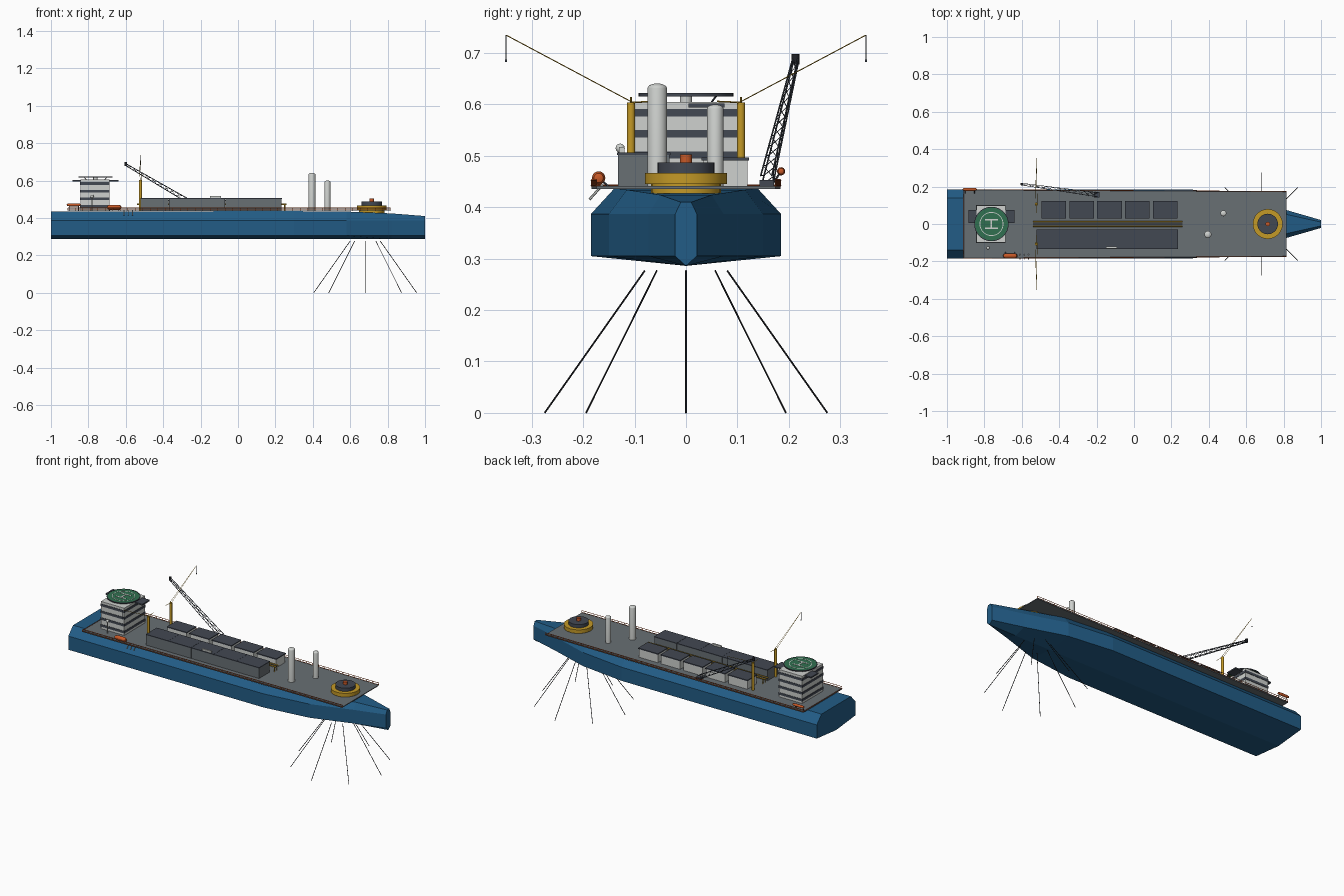
import bpy, bmesh, math
from mathutils import Vector

cube = bpy.data.objects.get("Cube")
if cube:
    bpy.data.objects.remove(cube)


def material(name, rgb):
    m = bpy.data.materials.new(name)
    m.use_nodes = True
    m.diffuse_color = (*rgb, 1)
    m.node_tree.nodes["Principled BSDF"].inputs["Base Color"].default_value = (*rgb, 1)
    return m


BLUE = material("hull blue", (.016, .108, .24))
GREY = material("deck grey", (.14, .16, .175))
DARK = material("dark grey", (.055, .065, .085))
PALE = material("pale grey", (.62, .64, .62))
GOLD = material("gold", (.55, .32, .02))
ORANGE = material("orange", (.58, .1, .02))
GREEN = material("green", (.03, .16, .08))
BLACK = material("cable black", (.015, .016, .02))


def finish(name, bm, mat, smooth=False):
    bmesh.ops.recalc_face_normals(bm, faces=bm.faces)
    me = bpy.data.meshes.new(name)
    bm.to_mesh(me)
    bm.free()
    me.materials.append(mat)
    ob = bpy.data.objects.new(name, me)
    bpy.context.collection.objects.link(ob)
    if smooth:
        bpy.ops.object.select_all(action='DESELECT')
        ob.select_set(True)
        bpy.context.view_layer.objects.active = ob
        bpy.ops.object.shade_smooth_by_angle(angle=math.radians(35))
    return ob


def add_box(bm, x, y, z):
    # Each argument is a (low, high) pair
    v = [bm.verts.new((a, b, c)) for a in x for b in y for c in z]
    for f in ((0, 1, 3, 2), (4, 5, 7, 6), (0, 1, 5, 4), (2, 3, 7, 6), (0, 2, 6, 4), (1, 3, 7, 5)):
        bm.faces.new([v[i] for i in f])


def box(name, x, y, z, mat):
    bm = bmesh.new()
    add_box(bm, x, y, z)
    return finish(name, bm, mat)


def lathe(name, profile, mat, at, sides=24):
    bm = bmesh.new()
    vs = [bm.verts.new((r, 0, z)) for r, z in profile]
    es = [bm.edges.new(p) for p in zip(vs, vs[1:])]
    bmesh.ops.spin(bm, geom=vs + es, axis=(0, 0, 1), cent=(0, 0, 0), steps=sides, angle=math.tau)
    bmesh.ops.remove_doubles(bm, verts=bm.verts, dist=1e-5)
    ob = finish(name, bm, mat, True)
    ob.location = at
    return ob


def drum(name, r, z0, z1, mat, x, y):
    return lathe(name, [(0, z0), (r, z0), (r, z1), (0, z1)], mat, (x, y, 0))


def rods(name, segments, r, mat, sides=6):
    bm = bmesh.new()
    for a, b in segments:
        a, b = Vector(a), Vector(b)
        d = b - a
        m = d.to_track_quat('Z', 'Y').to_matrix().to_4x4()
        m.translation = (a + b) / 2
        bmesh.ops.create_cone(bm, cap_ends=True, segments=sides, radius1=r, radius2=r,
                              depth=d.length, matrix=m)
    return finish(name, bm, mat)


# Hull lofted through stations: x, half width, top half width, top height
bm = bmesh.new()
rings = []
for x, w, t, top in ((-1, .185, .14, .435), (.3, .185, .14, .436), (.58, .15, .115, .434),
                     (.82, .073, .05, .424), (1, .021, .01, .41)):
    half = [(w, .305), (w, .387), (t, top)]
    pts = [(0, .286)] + half + [(-y, z) for y, z in reversed(half)]
    rings.append([bm.verts.new((x, y, z)) for y, z in pts])
for a, b in zip(rings, rings[1:]):
    for i in range(len(a)):
        j = (i + 1) % len(a)
        bm.faces.new((a[i], a[j], b[j], b[i]))
bm.faces.new(rings[0])
bm.faces.new(rings[-1])
finish("hull", bm, BLUE)

# Deck plate, narrowing slightly to the bow
STERN, BOW = -.91, .815


def edge(x):
    return .184 - .01 * (x - STERN) / (BOW - STERN)


bm = bmesh.new()
foot = [(STERN, -edge(STERN)), (BOW, -edge(BOW)), (BOW, edge(BOW)), (STERN, edge(STERN))]
face = bm.faces.new([bm.verts.new((x, y, .436)) for x, y in foot])
up = bmesh.ops.extrude_face_region(bm, geom=[face])['geom']
bmesh.ops.translate(bm, vec=(0, 0, .005), verts=[v for v in up if isinstance(v, bmesh.types.BMVert)])
finish("deck", bm, GREY)

# Railings and their posts
bars, posts = [], []
for s in (-1, 1):
    for z in (.443, .453):
        bars.append(((STERN, s * edge(STERN), z), (BOW, s * edge(BOW), z)))
    for i in range(44):
        x = STERN + (BOW - STERN) * i / 43
        posts.append(((x, s * edge(x), .44), (x, s * edge(x), .453)))
bars.append(((STERN, -edge(STERN), .443), (STERN, edge(STERN), .443)))
rods("railing", bars, .0017, ORANGE, 4)
rods("railing_posts", posts, .001, ORANGE, 4)

# Process modules: closed row to starboard, open row to port
for i in range(5):
    x = -.52 + .151 * i
    box("starboard_module", (x, x + .149), (-.132, -.032), (.44, .502), GREY)
    box("starboard_module_roof", (x, x + .15), (-.134, -.03), (.502, .507), DARK)
    x = -.495 + .149 * i
    box("port_module", (x + .003, x + .129), (.033, .12), (.44, .491), PALE)
    box("port_module_roof", (x, x + .132), (.03, .123), (.491, .497), DARK)
box("roof_hatch", (-.15, -.09), (-.13, -.12), (.507, .517), PALE)

# Central pipe rack
rods("gold_pipes", [((-.54, y, .472), (.26, y, .472)) for y in (-.011, .011)], .004, GOLD, 8)
rods("dark_pipe", [((-.54, 0, .472), (.26, 0, .472))], .004, DARK, 8)
rods("pipe_supports", [((-.52 + .11 * i, y, .44), (-.52 + .11 * i, y, .47))
                       for i in range(8) for y in (-.011, .011)], .003, GOLD, 4)

# Accommodation block with window bands
box("accommodation", (-.843, -.688), (-.099, .099), (.44, .605), PALE)
for i in range(4):
    z = .591 - .041 * i
    box("window_band", (-.845, -.686), (-.101, .101), (z - .014, z), DARK)
box("bridge_wing", (-.885, -.64), (.005, .075), (.594, .602), DARK)

# Helideck with markings
HX = -.762
drum("helideck", .09, .617, .621, GREEN, HX, 0)
lathe("helideck_rim", [(.088, .616), (.092, .616), (.092, .622), (.088, .622), (.088, .616)], DARK, (HX, 0, 0), 32)
lathe("landing_circle", [(.06, .621), (.064, .621), (.064, .622), (.06, .622), (.06, .621)], PALE, (HX, 0, 0), 32)
drum("helideck_pedestal", .012, .605, .617, PALE, HX, 0)
rods("helideck_struts", [((HX + .05 * a, .05 * b, .605), (HX + .06 * a, .06 * b, .618))
                         for a in (-1, 1) for b in (-1, 1)], .002, DARK)
bm = bmesh.new()
for s in (-.024, .024):
    add_box(bm, (HX - .034, HX + .034), (s - .004, s + .004), (.621, .6225))
add_box(bm, (HX - .004, HX + .004), (-.022, .022), (.621, .6225))
finish("landing_letter_mark", bm, PALE)

# Turret at the bow
TX = .715
lathe("turret_base", [(0, .427), (.068, .427), (.068, .445), (.08, .445), (.08, .467), (0, .467)], GOLD, (TX, 0, 0))
drum("turret_drum", .055, .467, .487, DARK, TX, 0)
drum("turret_swivel", .012, .487, .503, ORANGE, TX, 0)

# Mooring lines fanning out below the turret
moor = []
for i in range(8):
    c, s = math.cos(i * math.tau / 8), math.sin(i * math.tau / 8)
    moor.append(((.68 + .08 * c, .08 * s, .277), (.68 + .275 * c, .275 * s, 0)))
rods("mooring_lines", moor, .0017, BLACK)

# Domed vent columns
for x, y, r, top in ((.395, -.056, .019, .641), (.478, .057, .016, .6)):
    dome = [(r * math.cos(a), top - r * .5 + r * .5 * math.sin(a)) for a in
            [math.pi / 2 * k / 5 for k in range(5)]]
    lathe("vent_column", [(0, .44), (r, .44)] + dome + [(0, top)], PALE, (x, y, 0))

# Twin deck cranes with raised booms and hooks
CX = -.522
for s in (-1, 1):
    drum("crane_post", .008, .44, .604, GOLD, CX, s * .107)
    rods("crane_boom", [((CX + d, s * .1, .602), (CX, s * .35, .735)) for d in (-.005, .005)], .001, GOLD, 4)
    rods("crane_hook_line", [((CX, s * .35, .735), (CX, s * .35, .687))], .001, DARK, 4)
    box("crane_hook", (CX - .002, CX + .002), (s * .35 - .002, s * .35 + .002), (.683, .688), DARK)
    rods("crane_stay", [((CX, s * .107, .604), (CX, s * .107, .615)),
                        ((CX, s * .107, .604), (CX, s * .06, .606))], .0015, GOLD, 4)

# Lattice flare boom on the port side
base, tip = Vector((-.2, .157, .452)), Vector((-.6, .213, .685))
along = (tip - base).normalized()
side = along.cross(Vector((0, 0, 1))).normalized()
rise = side.cross(along)
corners = [(-1, -1), (1, -1), (1, 1), (-1, 1)]


def node(k, i):
    a, b = corners[i % 4]
    t = k / 12
    w = .011 - .006 * t
    return base.lerp(tip, t) + side * a * w + rise * b * w


rods("flare_boom_chords", [(node(0, i), node(12, i)) for i in range(4)], .0016, DARK)
rods("flare_boom_lacing", [(node(k, i), node(k + 1, i + 1)) for k in range(12) for i in range(4)], .001, DARK, 4)
drum("flare_tip", .0075, .678, .698, BLACK, tip.x, tip.y)
box("flare_boom_foot", (-.215, -.185), (.143, .171), (.44, .453), DARK)

# Lifeboats lying fore and aft
for x, y, z, r in ((-.662, -.17, .457, .013), (-.878, .185, .47, .008)):
    h = .039
    boat = lathe("lifeboat", [(0, -h), (r * .7, -h * .9), (r, -h * .6), (r, h * .6), (r * .7, h * .9), (0, h)],
                 ORANGE, (x, y, z), 16)
    boat.rotation_euler = (0, math.pi / 2, 0)
    inner = y - math.copysign(.02, y)
    rods("lifeboat_davit", [((x + d, inner, .44), (x + d, y, z)) for d in (-.025, .025)], .002, DARK)

# Boarding ladders and radar dome
rods("boarding_ladder", [((x, -.188, .415), (x, -.162, .444)) for x in (-.61, -.587, -.564)], .0025, PALE)
rods("radar_stand", [((-.78, -.128, .44), (-.78, -.128, .508))], .003, PALE)
bm = bmesh.new()
bmesh.ops.create_uvsphere(bm, u_segments=16, v_segments=8, radius=.009)
finish("radar_dome", bm, PALE, True).location = (-.78, -.128, .515)
